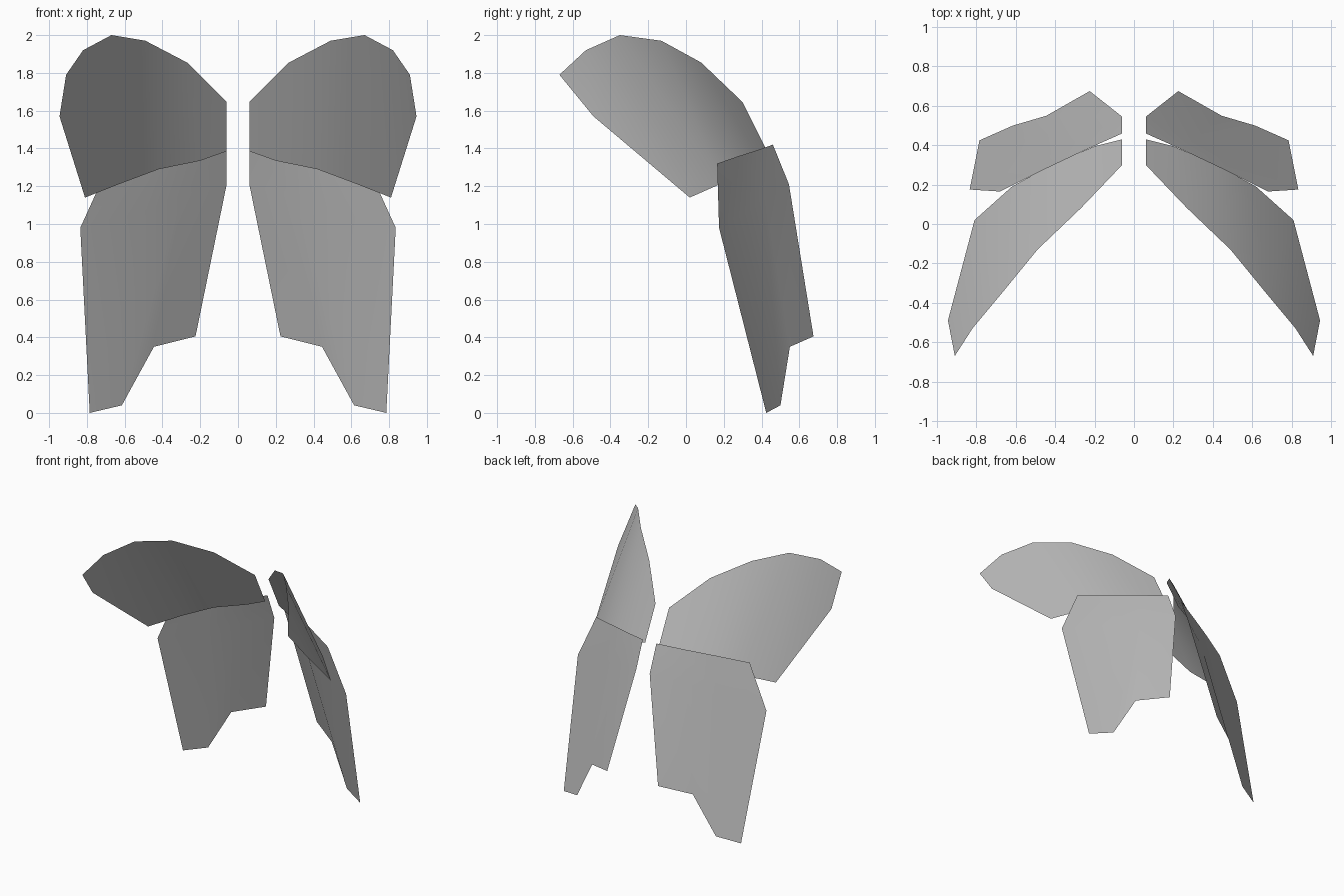
import bpy
import math

cube = bpy.data.objects.get("Cube")
if cube:
    bpy.data.objects.remove(cube, do_unlink=True)

grey = bpy.data.materials.new("wing grey")
grey.use_nodes = True
colour = (0.5, 0.5, 0.5, 1.0)
grey.diffuse_color = colour
grey.node_tree.nodes["Principled BSDF"].inputs["Base Color"].default_value = colour


def wing_pair(name, rails):
    """Skin a sheet across rails running root to tip, then mirror it in x."""
    n = len(rails[0])
    verts = [p for rail in rails for p in rail]
    faces = []
    for r in range(len(rails) - 1):
        for i in range(n - 1):
            a, b = r * n + i, (r + 1) * n + i
            faces.append((a, a + 1, b + 1, b))
    mesh = bpy.data.meshes.new(name)
    mesh.from_pydata(verts, [], faces)
    mesh.materials.append(grey)
    obj = bpy.data.objects.new(name, mesh)
    bpy.context.collection.objects.link(obj)
    mirror = obj.modifiers.new("mirror", 'MIRROR')
    mirror.use_mirror_merge = False
    bpy.ops.object.select_all(action='DESELECT')
    bpy.context.view_layer.objects.active = obj
    obj.select_set(True)
    bpy.ops.object.modifier_apply(modifier=mirror.name)
    bpy.ops.object.shade_smooth_by_angle(angle=math.radians(40))
    return obj


# Upper wings: rounded leading edge, then trailing edge
wing_pair("upper_wings", [
    [(0.06, 0.30, 1.645), (0.27, 0.08, 1.855), (0.49, -0.13, 1.97),
     (0.67, -0.35, 2.0), (0.82, -0.53, 1.92), (0.91, -0.67, 1.79)],
    [(0.06, 0.43, 1.385), (0.20, 0.395, 1.335), (0.42, 0.30, 1.29),
     (0.62, 0.19, 1.215), (0.81, 0.02, 1.14), (0.945, -0.49, 1.57)],
])

# Lower wings: top edge, shoulder line, stepped tail
wing_pair("lower_wings", [
    [(0.06, 0.46, 1.42), (0.25, 0.375, 1.39), (0.45, 0.28, 1.36), (0.68, 0.165, 1.32)],
    [(0.06, 0.545, 1.21), (0.295, 0.415, 1.15), (0.486, 0.328, 1.07), (0.835, 0.175, 0.98)],
    [(0.225, 0.675, 0.405), (0.445, 0.55, 0.35), (0.615, 0.50, 0.04), (0.785, 0.425, 0.0)],
])
